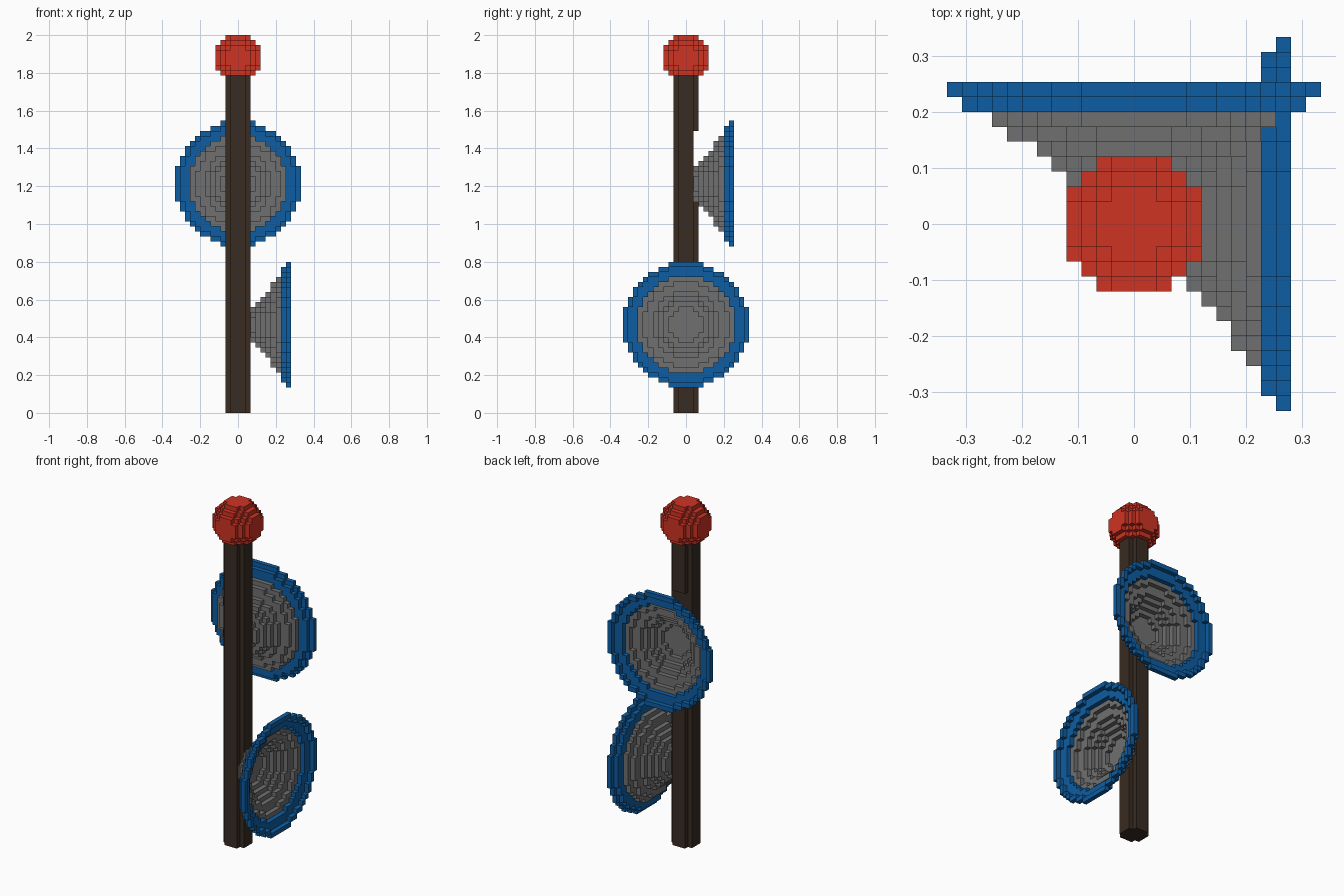
import bpy, bmesh
from mathutils import Vector

if "Cube" in bpy.data.objects:
    bpy.data.objects.remove(bpy.data.objects["Cube"])

S = 2 / 75            # edge of one block
cells = {}            # (x, y, z) block -> part name


def disc(r):
    n = int(r)
    return {(i, j) for i in range(-n, n + 1) for j in range(-n, n + 1)
            if i * i + j * j <= r * r}


# Pole: five blocks wide without corners, with a notch behind the upper dish
for z in range(70):
    for x, y in disc(2.5):
        if not (y == 2 and 42 <= z <= 55):
            cells[x, y, z] = "pole"

# Ball on top
for x in range(-4, 5):
    for y in range(-4, 5):
        for z in range(-4, 5):
            if x * x + y * y + z * z <= 21.5:
                cells.setdefault((x, y, z + 70), "top_ball")

# Dishes: each layer is a ring around the previous smaller disc
RADII = (3.5, 4.5, 5.5, 6.5, 8.5, 9.5, 11.5, 12.5)


def dish(name, start, height, along_x):
    inner = set()
    for k, r in enumerate(RADII):
        outer = disc(r)
        part = name + ("_rim" if k > 5 else "_bowl")
        for i, j in outer - inner:
            d = start + k
            p = (d, i, height + j) if along_x else (i, d, height + j)
            cells[p] = part
        inner = outer


dish("lower_dish", 3, 17, True)
dish("upper_dish", 2, 45, False)


# Materials
def material(name, rgb):
    m = bpy.data.materials.new(name)
    m.diffuse_color = (*rgb, 1)
    m.use_nodes = True
    m.node_tree.nodes["Principled BSDF"].inputs["Base Color"].default_value = m.diffuse_color
    return m


brown = material("dark brown", (0.040, 0.025, 0.016))
red = material("red", (0.62, 0.033, 0.017))
grey = material("grey", (0.16, 0.16, 0.16))
blue = material("blue", (0.004, 0.110, 0.36))
MATS = {"pole": brown, "top_ball": red,
        "lower_dish_bowl": grey, "upper_dish_bowl": grey,
        "lower_dish_rim": blue, "upper_dish_rim": blue}

# Outer block faces of every part
for name, mat in MATS.items():
    bm = bmesh.new()
    for p in [c for c, part in cells.items() if part == name]:
        centre = Vector((p[0], p[1], p[2] + 0.5))
        for axis in range(3):
            for sign in (-1, 1):
                n = Vector((0, 0, 0))
                n[axis] = sign
                if tuple(int(a + b) for a, b in zip(p, n)) in cells:
                    continue
                u = Vector((0, 0, 0))
                u[(axis + 1) % 3] = 1
                v = n.cross(u)
                bm.faces.new([bm.verts.new((centre + (n + u * a + v * b) / 2) * S)
                              for a, b in ((-1, -1), (1, -1), (1, 1), (-1, 1))])
    bmesh.ops.remove_doubles(bm, verts=bm.verts, dist=S * 0.01)
    # Merge flat runs of blocks into larger faces
    bmesh.ops.dissolve_limit(bm, angle_limit=0.01, verts=bm.verts, edges=bm.edges)
    bmesh.ops.triangulate(bm, faces=bm.faces)
    mesh = bpy.data.meshes.new(name)
    bm.to_mesh(mesh)
    bm.free()
    mesh.materials.append(mat)
    bpy.context.collection.objects.link(bpy.data.objects.new(name, mesh))
